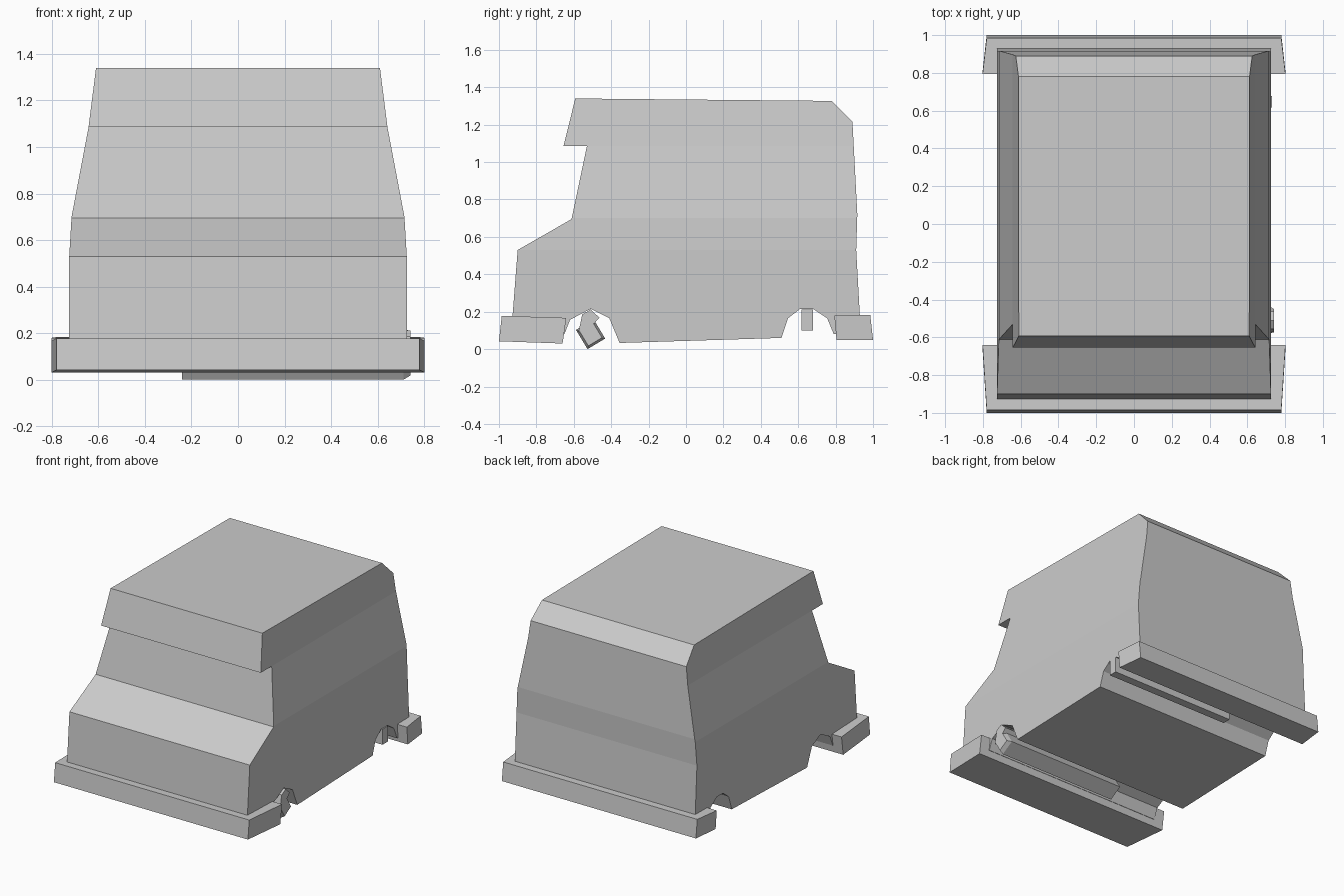
import bpy, bmesh, math
from mathutils import Matrix, Vector

if "Cube" in bpy.data.objects:
    bpy.data.objects.remove(bpy.data.objects["Cube"])

paint = bpy.data.materials.new("light_grey")
paint.diffuse_color = (0.6, 0.6, 0.6, 1)
paint.use_nodes = True
paint.node_tree.nodes["Principled BSDF"].inputs["Base Color"].default_value = paint.diffuse_color


def finish(bm, name):
    bmesh.ops.recalc_face_normals(bm, faces=bm.faces[:])
    me = bpy.data.meshes.new(name)
    bm.to_mesh(me)
    bm.free()
    me.materials.append(paint)
    ob = bpy.data.objects.new(name, me)
    bpy.context.collection.objects.link(ob)
    return ob


def extrude_profile(profile, x0, x1):
    """Extrude a (y, z) side outline from x0 to x1."""
    bm = bmesh.new()
    face = bm.faces.new([bm.verts.new((x0, y, z)) for y, z in profile])
    res = bmesh.ops.extrude_face_region(bm, geom=[face])
    for v in res["geom"]:
        if isinstance(v, bmesh.types.BMVert):
            v.co.x = x1
    return bm


def lerp_table(t, table):
    for (a, wa), (b, wb) in zip(table, table[1:]):
        if t <= b:
            return wa + (wb - wa) * max(0, t - a) / (b - a)
    return table[-1][1]


# Van body: side outline with wheel arches, narrowed towards the roof
outline = [(-0.935, 0.08), (-0.65, 0.08), (-0.62, 0.157), (-0.51, 0.215),
           (-0.41, 0.165), (-0.355, 0.033), (0.51, 0.06), (0.545, 0.165),
           (0.61, 0.215), (0.68, 0.215), (0.755, 0.165), (0.79, 0.08),
           (0.935, 0.08), (0.91, 0.53), (0.916, 0.72), (0.89, 1.215),
           (0.78, 1.327), (-0.592, 1.34), (-0.655, 1.085), (-0.53, 1.085),
           (-0.612, 0.695), (-0.9, 0.53)]
widths = [(0.0, 0.725), (0.53, 0.725), (0.70, 0.715), (1.085, 0.642), (1.34, 0.61)]
body = extrude_profile(outline, -1, 1)
for z in (0.53, 0.70, 1.085):
    bmesh.ops.bisect_plane(body, geom=body.verts[:] + body.edges[:] + body.faces[:],
                           plane_co=(0, 0, z), plane_no=(0, 0, 1), dist=0.003)
for v in body.verts:
    v.co.x *= lerp_table(v.co.z, widths)
finish(body, "van_body")

# Bumpers, slightly narrower at their outer faces
for name, profile in (
        ("front_bumper", [(-1, 0.042), (-0.66, 0.03), (-0.64, 0.167), (-0.985, 0.178)]),
        ("rear_bumper", [(0.805, 0.05), (1, 0.05), (0.985, 0.183), (0.793, 0.18)])):
    bumper = extrude_profile(profile, -1, 1)
    for v in bumper.verts:
        v.co.x *= 0.78 if abs(v.co.y) > 0.9 else 0.802
    finish(bumper, name)

# Front axle: tilted bar with a tapered right end
axle = bmesh.new()
bmesh.ops.create_cube(axle, size=1, matrix=Matrix.Diagonal((0.98, 0.11, 0.12, 1)))
end = [f for f in axle.faces if f.normal.x > 0.9]
bmesh.ops.inset_region(axle, faces=end, thickness=0.018, depth=0)
for v in axle.verts:
    if v.co.x > 0 and abs(v.co.y) > 0.05:
        v.co.x -= 0.03
bmesh.ops.transform(axle, verts=axle.verts[:], matrix=Matrix.Translation(
    Vector((0.25, -0.51, 0.08))) @ Matrix.Rotation(math.radians(31), 4, 'X'))
# keep the lowest edge on the ground
low = min(v.co.z for v in axle.verts)
for v in axle.verts:
    v.co.z -= low
finish(axle, "front_axle")

# Steering bracket above the front axle
bracket = extrude_profile([(-0.575, 0.09), (-0.49, 0.138), (-0.463, 0.168),
                           (-0.51, 0.212), (-0.555, 0.185)], -0.24, 0.74)
finish(bracket, "front_axle_bracket")

# Rear axle bar
rear = extrude_profile([(0.617, 0.10), (0.678, 0.10), (0.678, 0.213), (0.617, 0.213)],
                       -0.27, 0.73)
finish(rear, "rear_axle")
